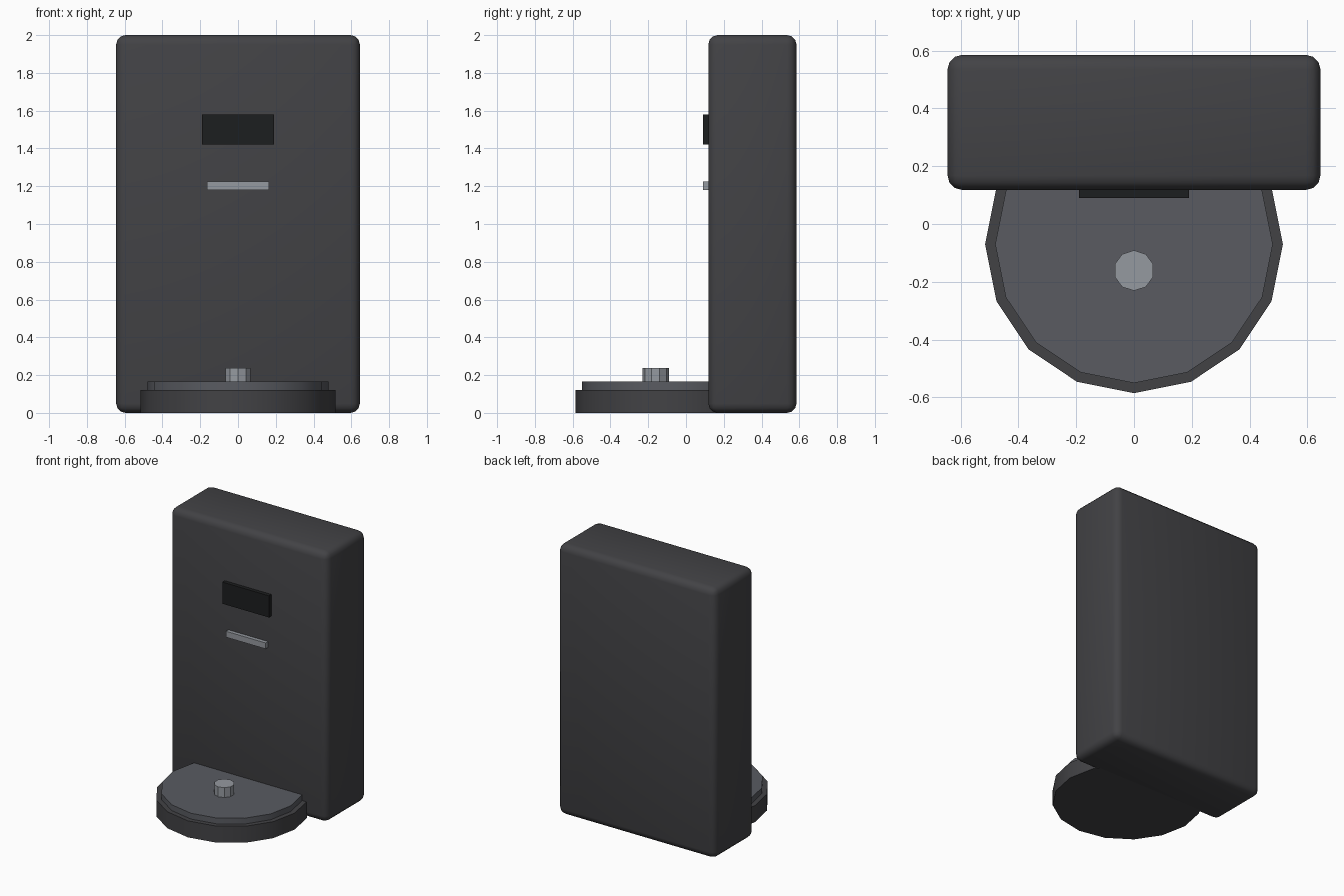
import bpy, math

if "Cube" in bpy.data.objects:
    bpy.data.objects.remove(bpy.data.objects["Cube"])


def material(name, rgb):
    m = bpy.data.materials.new(name)
    m.diffuse_color = (*rgb, 1)
    m.use_nodes = True
    m.node_tree.nodes["Principled BSDF"].inputs["Base Color"].default_value = m.diffuse_color
    return m


def finish(name, mat):
    ob = bpy.context.object
    ob.name = name
    ob.data.materials.append(mat)
    return ob


def box(name, lo, hi, mat):
    bpy.ops.mesh.primitive_cube_add(size=1, location=[(a + b) / 2 for a, b in zip(lo, hi)])
    ob = finish(name, mat)
    ob.scale = [b - a for a, b in zip(lo, hi)]
    bpy.ops.object.transform_apply(location=False, rotation=False, scale=True)
    return ob


def disc(name, sides, radius, y, z0, z1, mat):
    bpy.ops.mesh.primitive_cylinder_add(vertices=sides, radius=radius, depth=z1 - z0,
                                        location=(0, y, (z0 + z1) / 2))
    ob = finish(name, mat)
    bpy.ops.object.shade_smooth_by_angle(angle=math.radians(30))
    return ob


charcoal = material("charcoal", (0.055, 0.055, 0.06))
slate = material("slate", (0.10, 0.105, 0.12))
black = material("black", (0.012, 0.013, 0.014))
silver = material("silver", (0.30, 0.32, 0.35))

# Upright housing with rounded edges
body = box("housing", (-0.645, 0.118, 0), (0.645, 0.585, 2), charcoal)
bevel = body.modifiers.new("rounded_edges", 'BEVEL')
bevel.width = 0.05
bevel.segments = 3
bpy.ops.object.modifier_apply(modifier=bevel.name)
bpy.ops.object.shade_smooth_by_angle(angle=math.radians(35))

# Stepped round base, its rear running into the housing
disc("base", 16, 0.515, -0.07, 0, 0.122, charcoal)
disc("base_plate", 16, 0.48, -0.07, 0.10, 0.165, slate)

# Centre post on the plate
disc("post", 10, 0.07, -0.161, 0.155, 0.238, silver)

# Display and slot on the front face
box("display", (-0.19, 0.09, 1.42), (0.19, 0.14, 1.58), black)
box("slot_bar", (-0.163, 0.09, 1.18), (0.163, 0.14, 1.224), silver)
